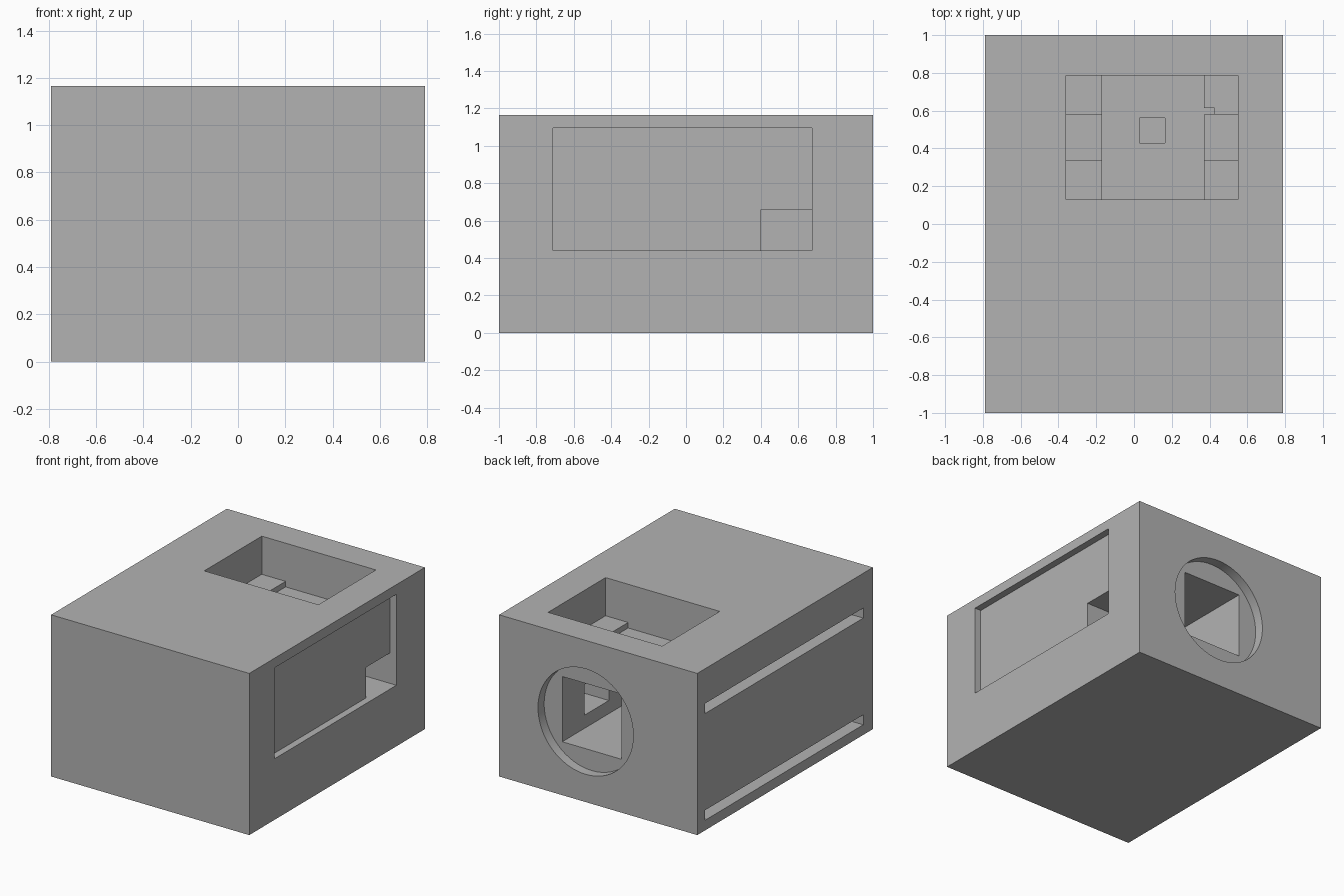
import bpy

old = bpy.data.objects.get("Cube")
if old:
    bpy.data.objects.remove(old, do_unlink=True)

grey = bpy.data.materials.new("plain grey")
grey.use_nodes = True
grey.diffuse_color = (0.45, 0.45, 0.45, 1)
grey.node_tree.nodes["Principled BSDF"].inputs["Base Color"].default_value = grey.diffuse_color


def box(name, x, y, z):
    """Box from (low, high) pairs on each axis."""
    mid = [(a + b) / 2 for a, b in (x, y, z)]
    bpy.ops.mesh.primitive_cube_add(size=1, location=mid)
    ob = bpy.context.object
    ob.name = name
    ob.scale = [b - a for a, b in (x, y, z)]
    bpy.ops.object.transform_apply(location=True, rotation=True, scale=True)
    ob.data.materials.append(grey)
    return ob


def cut(target, cutter):
    """Subtract the cutter and remove it."""
    cutter.hide_render = True
    mod = target.modifiers.new(cutter.name, "BOOLEAN")
    mod.operation = "DIFFERENCE"
    mod.solver = "EXACT"
    mod.object = cutter
    bpy.context.view_layer.objects.active = target
    bpy.ops.object.modifier_apply(modifier=mod.name)
    bpy.data.objects.remove(cutter, do_unlink=True)


WIDTH, HEIGHT = 0.79, 1.165
CX, CZ = 0.1, 0.58      # centre of the rear opening
ABOVE = HEIGHT + 0.1

housing = box("housing", (-WIDTH, WIDTH), (-1, 1), (0, HEIGHT))

# Top pocket: corner ledges, side shelves, central floor and small notch
pocket_x, pocket_y = (-0.36, 0.55), (0.13, 0.785)
cut(housing, box("pocket", pocket_x, pocket_y, (0.89, ABOVE)))
cut(housing, box("side_shelves", pocket_x, (0.34, 0.58), (0.87, ABOVE)))
cut(housing, box("pocket_floor", (-0.17, 0.37), pocket_y, (0.85, ABOVE)))
cut(housing, box("notch", (0.3, 0.425), (0.58, 0.615), (0.85, ABOVE)))

# Round rear recess
bpy.ops.mesh.primitive_cylinder_add(vertices=64, radius=0.38, depth=0.14,
                                    location=(CX, 1, CZ), rotation=(1.5707963, 0, 0))
round_recess = bpy.context.object
round_recess.name = "round_recess"
round_recess.data.materials.append(grey)
cut(housing, round_recess)

# Square cavity behind it, with a hole up into the pocket
cut(housing, box("cavity", (CX - 0.235, CX + 0.235), (0.1, 0.98), (CZ - 0.235, CZ + 0.235)))
cut(housing, box("wire_hole", (0.03, 0.165), (0.43, 0.56), (0.7, 0.95)))

# Shallow side panel recess and the passage into the cavity
cut(housing, box("panel_recess", (0.74, 0.9), (-0.71, 0.675), (0.44, 1.095)))
cut(housing, box("side_passage", (0.3, 0.78), (0.4, 0.675), (0.44, 0.66)))

# Two long slots on the other side
for low in (0.073, 0.842):
    cut(housing, box("slot", (-0.9, -0.65), (-0.89, 0.91), (low, low + 0.072)))

bpy.ops.object.select_all(action="DESELECT")
housing.select_set(True)
bpy.context.view_layer.objects.active = housing
bpy.ops.object.shade_smooth_by_angle()
